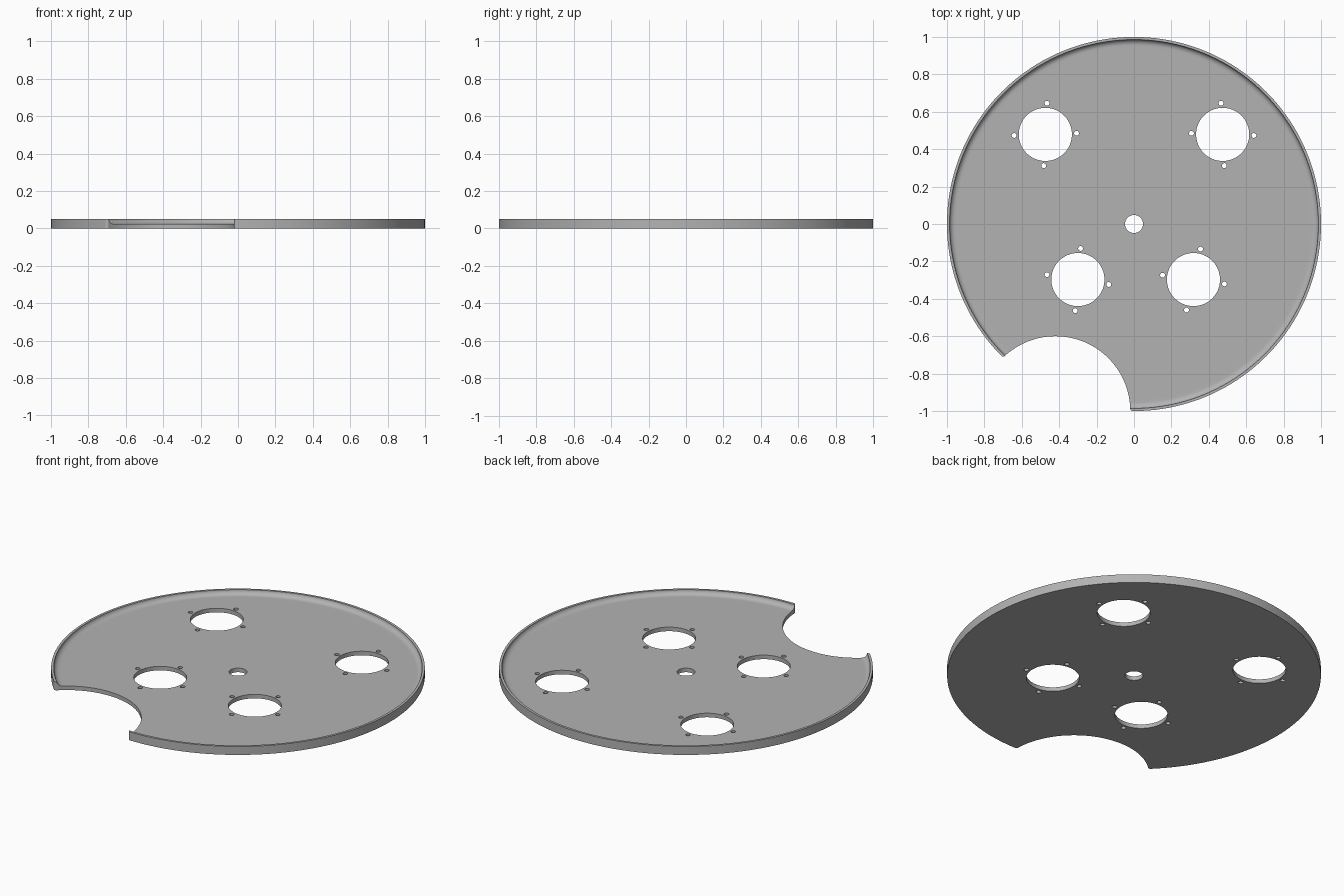
import bpy, bmesh
from math import radians, sin, cos, pi
from mathutils import Vector, Matrix
from mathutils.geometry import intersect_sphere_sphere_2d

cube = bpy.data.objects.get("Cube")
if cube:
    bpy.data.objects.remove(cube, do_unlink=True)

HEIGHT, FLOOR = 0.05, 0.024
SEGMENTS = 160

grey = bpy.data.materials.new("plain grey")
grey.use_nodes = True
colour = (0.45, 0.45, 0.45, 1)
grey.diffuse_color = colour
grey.node_tree.nodes["Principled BSDF"].inputs["Base Color"].default_value = colour


def make_object(name, bm):
    bmesh.ops.recalc_face_normals(bm, faces=bm.faces)
    mesh = bpy.data.meshes.new(name)
    bm.to_mesh(mesh)
    bm.free()
    mesh.materials.append(grey)
    obj = bpy.data.objects.new(name, mesh)
    bpy.context.collection.objects.link(obj)
    return obj


def lathe(name, profile):
    """Turn a closed (radius, height) outline around z."""
    bm = bmesh.new()
    rings = []
    for i in range(SEGMENTS):
        a = 2 * pi * i / SEGMENTS
        rings.append([bm.verts.new((r * cos(a), r * sin(a), z)) for r, z in profile])
    for i, ring in enumerate(rings):
        after = rings[(i + 1) % SEGMENTS]
        for j in range(len(profile)):
            k = (j + 1) % len(profile)
            bm.faces.new((ring[j], after[j], after[k], ring[k]))
    return make_object(name, bm)


def add_cylinder(bm, x, y, radius, sides):
    bmesh.ops.create_cone(bm, cap_ends=True, segments=sides, radius1=radius,
                          radius2=radius, depth=0.3,
                          matrix=Matrix.Translation((x, y, 0)))


def cut(target, cutter):
    cutter.hide_render = True
    cutter.hide_set(True)
    mod = target.modifiers.new("cut " + cutter.name, "BOOLEAN")
    mod.operation = "DIFFERENCE"
    mod.solver = "EXACT"
    mod.object = cutter


def arc(centre, start, end, radius, steps):
    """Points on the short arc between two directions."""
    a, b = start.normalized(), end.normalized()
    return [centre + a.slerp(b, i / steps) * radius for i in range(steps + 1)]


# Tray disc: flat floor, concave fillet and raised rim, with the centre hole
fillet = [(0.955 + 0.031 * cos(t), HEIGHT - (HEIGHT - FLOOR) * sin(t))
          for t in (pi / 2 * i / 8 for i in range(9))]
profile = [(0.048, 0), (1, 0), (1, HEIGHT)] + fillet + [(0.94, FLOOR), (0.048, FLOOR)]
disc = lathe("disc", profile)

# Four large holes, each with four screw holes: x, y, two screw axis angles
layouts = [(-0.474, 0.479, 2, 87), (0.474, 0.479, -2, 93),
           (-0.30, -0.297, -9, 85), (0.318, -0.297, -8, 77)]
bm = bmesh.new()
for x, y, first, second in layouts:
    add_cylinder(bm, x, y, 0.142, 64)
    for angle in (first, second, first + 180, second + 180):
        a = radians(angle)
        add_cylinder(bm, x + 0.167 * cos(a), y + 0.167 * sin(a), 0.013, 20)
cut(disc, make_object("hole_cutter", bm))

# Round bite in the edge, with softly rounded tips
bite, bite_radius, tip = Vector((-0.42, -1.0)), 0.4, 0.014
tips = intersect_sphere_sphere_2d(Vector((0, 0)), 1 - tip, bite, bite_radius + tip)
left, right = sorted(tips, key=lambda p: p.x)
outline = [right.normalized() * 1.1]
outline += arc(right, right, bite - right, tip, 8)
outline += arc(bite, right - bite, left - bite, bite_radius, 64)[1:-1]
outline += arc(left, bite - left, left, tip, 8)
outline += [left.normalized() * 1.1, bite * 1.4]
bm = bmesh.new()
base = bm.faces.new([bm.verts.new((p.x, p.y, -0.1)) for p in outline])
wall = bmesh.ops.extrude_face_region(bm, geom=[base])["geom"]
bmesh.ops.translate(bm, vec=(0, 0, 0.3),
                    verts=[v for v in wall if isinstance(v, bmesh.types.BMVert)])
cut(disc, make_object("bite_cutter", bm))

# Bake the cuts and smooth the curved walls
bpy.context.view_layer.update()
baked = bpy.data.meshes.new_from_object(
    disc.evaluated_get(bpy.context.evaluated_depsgraph_get()))
disc.modifiers.clear()
disc.data = baked
bpy.ops.object.select_all(action="DESELECT")
disc.select_set(True)
bpy.context.view_layer.objects.active = disc
bpy.ops.object.shade_smooth_by_angle(angle=radians(30))
for helper in ("hole_cutter", "bite_cutter"):
    bpy.data.objects.remove(bpy.data.objects[helper], do_unlink=True)
